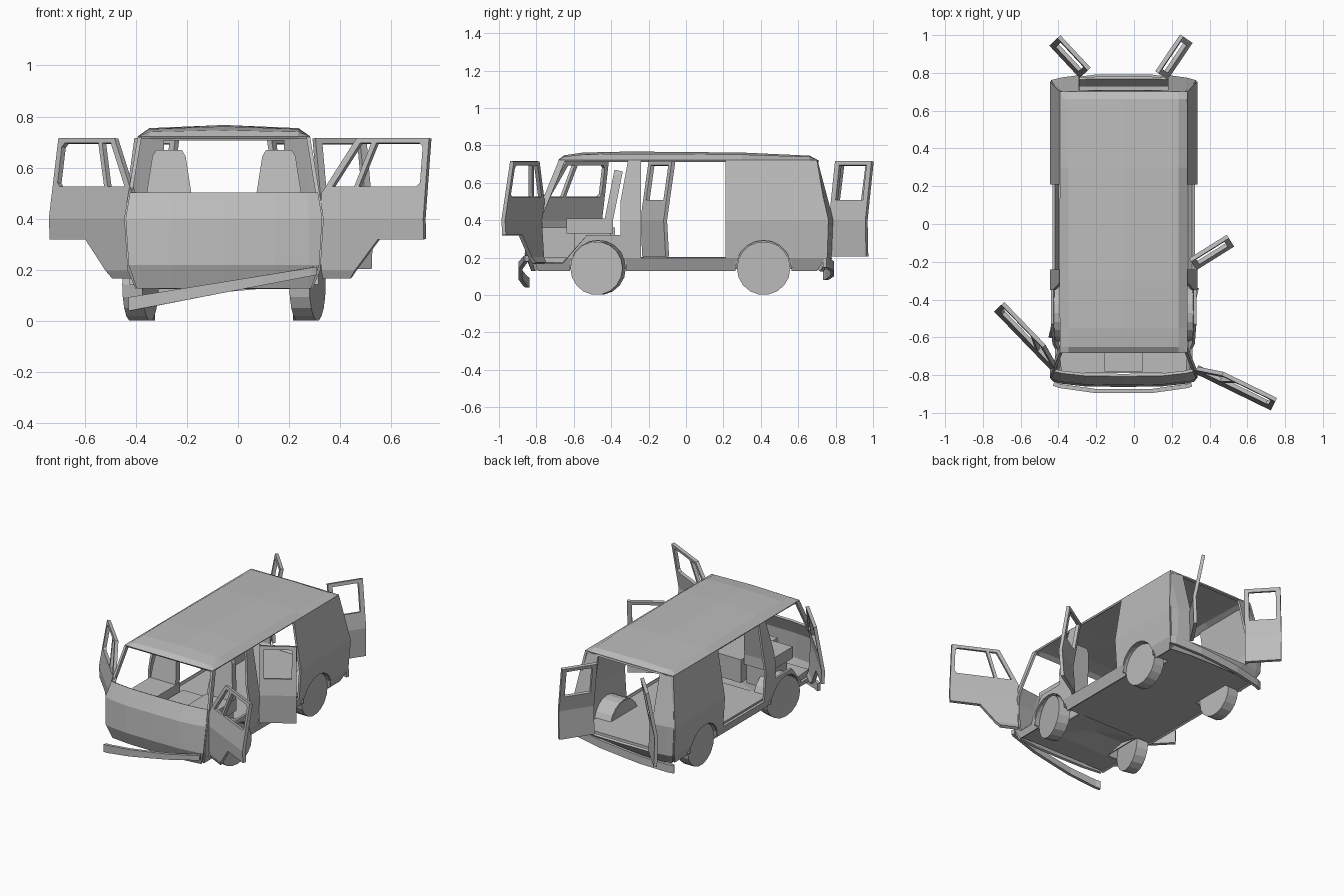
import bpy, bmesh
from math import sin, cos, pi, radians
from mathutils import Vector
from mathutils.geometry import tessellate_polygon

cube = bpy.data.objects.get("Cube")
if cube:
    bpy.data.objects.remove(cube, do_unlink=True)

grey = bpy.data.materials.new("body_grey")
grey.use_nodes = True
tone = (0.5, 0.5, 0.5, 1)
grey.diffuse_color = tone
grey.node_tree.nodes["Principled BSDF"].inputs["Base Color"].default_value = tone

CX = -0.055            # centre line of the body
SIDES = (("left", 1), ("right", -1))
FRONT_AXLE, REAR_AXLE, HUB, ARCH = -0.47, 0.415, 0.143, 0.15


def curve(*keys):
    """Piecewise linear function through (input, output) keys."""
    def value(t):
        if t <= keys[0][0]:
            return keys[0][1]
        for (a, p), (b, q) in zip(keys, keys[1:]):
            if t <= b:
                return p + (q - p) * (t - a) / (b - a)
        return keys[-1][1]
    return value


half_width = curve((.13, .34), (.2, .37), (.4, .383), (.72, .33))
nose = curve((.13, -.82), (.22, -.855), (.4, -.845), (.5, -.8))
tail = curve((.13, .73), (.2, .775), (.4, .785), (.72, .7))
roof_rise = curve((-.68, 0), (-.65, .022), (-.55, .035), (-.3, .04),
                  (.3, .035), (.66, .02), (.7, 0))
roof_side = curve((0, 1.1), (.29, .8), (.33, 0))


def finish(name, bm):
    mesh = bpy.data.meshes.new(name)
    bm.to_mesh(mesh)
    bm.free()
    mesh.materials.append(grey)
    obj = bpy.data.objects.new(name, mesh)
    bpy.context.collection.objects.link(obj)
    return obj


def sheet(name, loops, place, thick, cuts_a=(), cuts_b=()):
    """Flat outline with holes, creased along cuts, then bent into place."""
    loops = [[Vector((a, b, 0)) for a, b in loop] for loop in loops]
    bm = bmesh.new()
    verts = [bm.verts.new(p) for loop in loops for p in loop]
    for tri in tessellate_polygon(loops):
        bm.faces.new([verts[i] for i in tri])
    for axis, cuts in (((1, 0, 0), cuts_a), ((0, 1, 0), cuts_b)):
        for c in cuts:
            geom = bm.verts[:] + bm.edges[:] + bm.faces[:]
            bmesh.ops.bisect_plane(bm, geom=geom, dist=1e-5,
                                   plane_co=Vector(axis) * c, plane_no=axis)
    bmesh.ops.recalc_face_normals(bm, faces=bm.faces[:])
    for v in bm.verts:
        v.co = place(v.co.x, v.co.y)
    obj = finish(name, bm)
    mod = obj.modifiers.new("thickness", "SOLIDIFY")
    mod.thickness, mod.offset = thick, 0
    return obj


def rect(a, b, c, d):
    return [(a, c), (b, c), (b, d), (a, d)]


def mirrored(points):
    return points + [(-a, b) for a, b in reversed(points)]


def box(name, x, y, z, sx, sy, sz):
    bm = bmesh.new()
    bmesh.ops.create_cube(bm, size=1)
    for v in bm.verts:
        v.co = Vector((x + v.co.x * sx, y + v.co.y * sy, z + v.co.z * sz))
    return finish(name, bm)


def arch(axle, steps=10):
    """Wheel arch from front to rear."""
    return [(axle - ARCH * cos(pi * i / steps), HUB + ARCH * sin(pi * i / steps))
            for i in range(steps + 1)]


# Body sides with door openings and wheel arches
side = [(.7, .72), (.21, .72), (.21, .2), (-.24, .2), (-.24, .72), (-.31, .72),
        (-.35, .5), (-.35, .32), (-.53, .32), (-.66, .17), (-.77, .17),
        (-.765, .43), (-.645, .72), (-.68, .72), (-.77, .5), (-.815, .4),
        (-.825, .22), (-.79, .13), (-.62, .13)]
side += arch(FRONT_AXLE) + [(-.32, .13), (.265, .13)] + arch(REAR_AXLE)
side += [(.565, .13), (.7, .13), (.745, .2), (.755, .4)]
for label, s in SIDES:
    sheet(label + "_body_side", [side],
          lambda y, z: (CX + s * half_width(z), y, z), .015, cuts_b=(.2, .4))

# Nose panel and rear frame, both bowed across the width
bow = (-.33, -.2, 0, .2, .33)
sheet("nose_panel", [mirrored([(half_width(z), z) for z in (.13, .22, .4, .5)])],
      lambda x, z: (CX + x, nose(z) + .03 * (x / .38) ** 4, z), .015,
      bow, (.22, .4))
sheet("rear_frame", [mirrored([(half_width(z), z) for z in (.13, .2, .4, .72)]),
                     rect(-.235, .235, .2, .708)],
      lambda x, z: (CX + x, tail(z) - .03 * (x / .38) ** 4, z), .015,
      bow, (.2, .4))

# Roof
sheet("roof", [rect(-.335, .335, -.68, .7)],
      lambda x, y: (CX + x, y, .717 + roof_rise(y) * roof_side(abs(x))), .012,
      (-.29, 0, .29), (-.65, -.55, -.3, .3, .66))

# Floor notched around the wheels
edge = [(.33, -.79), (.345, -.62), (.24, -.62), (.24, -.32), (.345, -.32),
        (.345, .265), (.24, .265), (.24, .565), (.345, .565), (.345, .73)]
sheet("floor", [mirrored(edge)], lambda x, y: (CX + x, y, .17), .06)

# Wheels and wheel wells
for end, axle, track, steer in (("front", FRONT_AXLE, .327, -13),
                                ("rear", REAR_AXLE, .31, 0)):
    for label, s in SIDES:
        bpy.ops.mesh.primitive_cylinder_add(
            vertices=18, radius=HUB, depth=.08,
            location=(CX + s * track, axle, HUB),
            rotation=(0, pi / 2, radians(steer)))
        wheel = bpy.context.object
        wheel.name = f"{end}_{label}_wheel"
        wheel.data.materials.append(grey)
        sheet(f"{end}_{label}_wheel_well", [rect(0, pi, .24, .37)],
              lambda a, x: (CX + s * x, axle + ARCH * cos(a), HUB + ARCH * sin(a)),
              .008, [pi * i / 10 for i in range(1, 10)])
        sheet(f"{end}_{label}_well_wall", [arch(axle)],
              lambda y, z: (CX + s * .24, y, z), .008)


# Open doors, each swung about its hinge
def door(name, hinge, heading, turn, loops, lean):
    along = Vector((cos(radians(heading)), sin(radians(heading)), 0))
    inward = Vector((cos(radians(heading + turn)), sin(radians(heading + turn)), 0))

    def place(u, z):
        return Vector((*hinge, z)) + along * u + inward * lean(z)
    sheet(name, loops, place, .022, cuts_b=(.2, .4))


def side_lean(z):
    return half_width(.4) - half_width(z)


def rear_lean(z):
    return .7 * (tail(.4) - tail(z))


cab_door = [[(0, .17), (.12, .17), (.25, .32), (.45, .32), (.45, .715),
             (.135, .715), (0, .5)],
            [(.16, .525), (.41, .525), (.425, .54), (.425, .68), (.41, .695),
             (.222, .695)],
            [(.045, .525), (.14, .525), (.2, .695), (.152, .695)]]
load_door = [rect(0, .235, .205, .715), rect(.03, .205, .505, .692)]

door("front_left_door", (.325, -.78), -26, 90, cab_door, side_lean)
door("front_right_door", (-.42, -.78), 134, -90, cab_door, side_lean)
door("side_door", (.325, -.235), 32, 90, load_door, side_lean)
door("rear_left_door", (.17, .77), 56, 90, load_door, rear_lean)
door("rear_right_door", (-.28, .78), 133, -90, load_door, rear_lean)

# Bumpers hanging crooked
spots = (-.34, -.15, 0, .15, .34)
sheet("front_bumper", [[(-.37, -.027), (.36, -.016), (.36, .016), (-.37, .027)]],
      lambda x, h: (CX + x, -.885 + .035 * (x / .36) ** 4, .132 + .178 * x + h),
      .022, spots)
sheet("rear_bumper", [rect(-.375, .375, -.027, .027)],
      lambda x, h: (CX + x, .782 - .04 * (x / .375) ** 4, .14 + .09 * x + h),
      .02, spots)

# Seats and engine cover
for label, s in SIDES:
    x = CX + s * .215
    box(label + "_seat_base", x, -.5, .265, .17, .2, .13)
    box(label + "_seat_cushion", x, -.515, .37, .2, .25, .08)
    sheet(label + "_seat_back",
          [mirrored([(.1, .34), (.09, .48), (.065, .64), (.05, .665)])],
          lambda a, z: (x + a, -.425 + (z - .34) * .2, z), .045)
box("engine_cover", CX, -.58, .28, .2, .4, .16)
